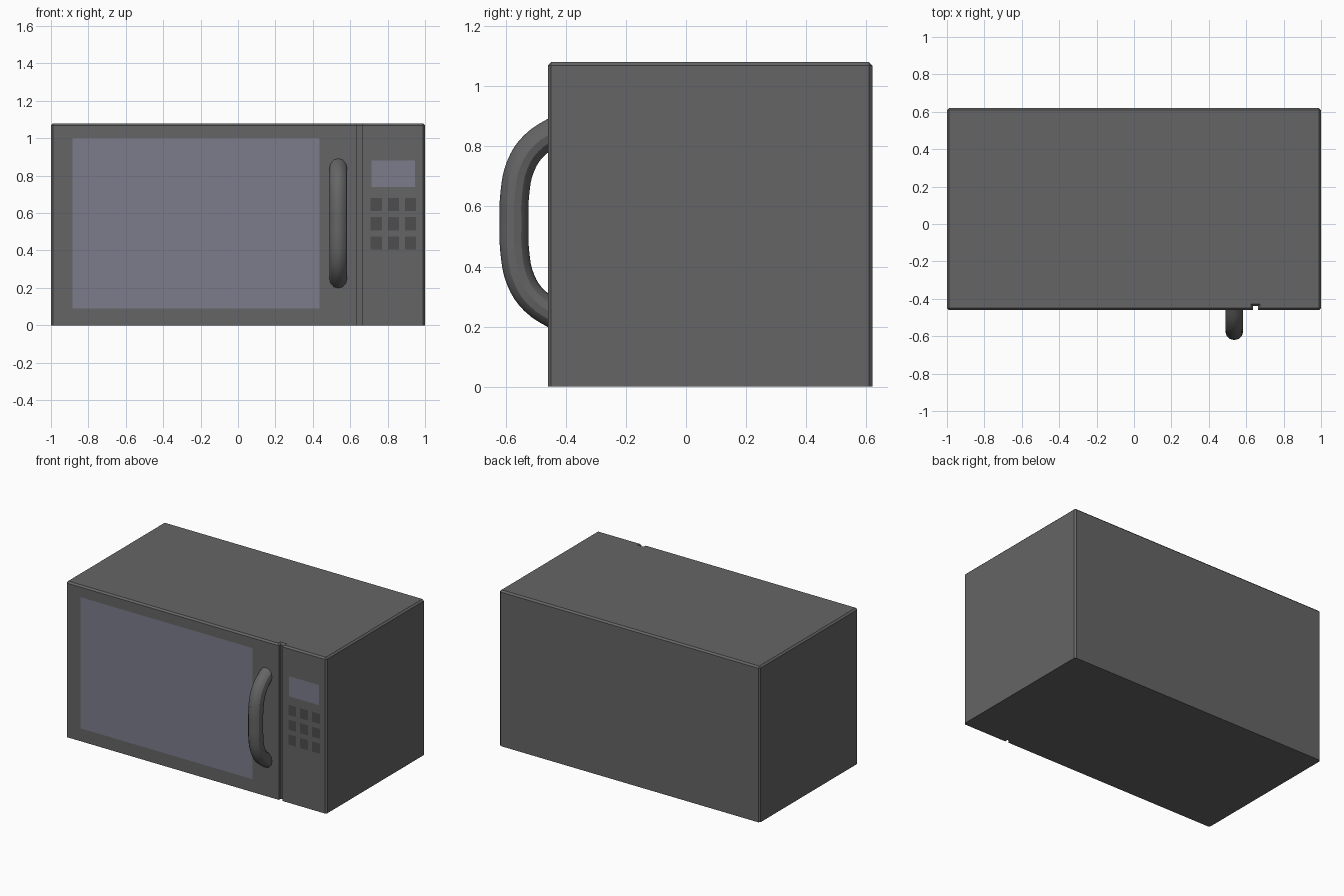
import bpy, bmesh

if "Cube" in bpy.data.objects:
    bpy.data.objects.remove(bpy.data.objects["Cube"])

W, FRONT, BACK, H = 1.0, -0.46, 0.62, 1.08
CHAMFER = 0.012


def material(name, r, g, b):
    m = bpy.data.materials.new(name)
    m.diffuse_color = (r, g, b, 1)
    m.use_nodes = True
    m.node_tree.nodes["Principled BSDF"].inputs["Base Color"].default_value = m.diffuse_color
    return m


casing = material("dark_grey", 0.13, 0.13, 0.13)
glass = material("tinted_glass", 0.20, 0.20, 0.26)
key = material("button_grey", 0.075, 0.075, 0.078)


def add_mesh(name, bm, mat):
    mesh = bpy.data.meshes.new(name)
    bm.to_mesh(mesh)
    bm.free()
    ob = bpy.data.objects.new(name, mesh)
    ob.data.materials.append(mat)
    bpy.context.collection.objects.link(ob)
    return ob


def panel(name, x0, x1, z0, z1, mat):
    """Flush rectangle on the front, facing -y."""
    bm = bmesh.new()
    y = FRONT - 0.0015
    bm.faces.new([bm.verts.new(p) for p in
                  ((x0, y, z0), (x1, y, z0), (x1, y, z1), (x0, y, z1))])
    return add_mesh(name, bm, mat)


# Casing: plan profile with the door gap, extruded up, upper edges chamfered
g0, g1, gy = 0.636, 0.662, FRONT + 0.022
profile = [(-W, FRONT), (g0, FRONT), (g0, gy), (g1, gy), (g1, FRONT),
           (W, FRONT), (W, BACK), (-W, BACK)]
bm = bmesh.new()
base = bm.faces.new([bm.verts.new((x, y, 0)) for x, y in profile])
top = bmesh.ops.extrude_face_region(bm, geom=[base], use_keep_orig=True)["geom"]
bmesh.ops.translate(bm, vec=(0, 0, H),
                    verts=[v for v in top if isinstance(v, bmesh.types.BMVert)])
bmesh.ops.recalc_face_normals(bm, faces=bm.faces)
edges = []
for e in bm.edges:
    a, b = (v.co for v in e.verts)
    on_top = min(a.z, b.z) > H - 0.01
    corner = abs(a.z - b.z) > 0.5 and abs(a.x) > 0.9
    if on_top or corner:
        edges.append(e)
bmesh.ops.bevel(bm, geom=edges, offset=CHAMFER, segments=1,
                affect='EDGES', clamp_overlap=True)
add_mesh("casing", bm, casing)

# Window, display and keypad
panel("door_window", -0.885, 0.435, 0.09, 1.0, glass)
panel("display", 0.715, 0.945, 0.74, 0.88, glass)
for row in range(3):
    for col in range(3):
        x, z = 0.709 + col * 0.092, 0.405 + row * 0.103
        panel(f"button_{row}_{col}", x, x + 0.06, z, z + 0.07, key)

# Door handle: smooth tube bowed out of the door, mirrored about its middle
mid = 0.545
half = [(-0.42, 0.315), (-0.505, 0.258), (-0.55, 0.19), (-0.57, 0.095)]
path = half + [(-0.572, 0)] + [(y, -d) for y, d in reversed(half)]
curve = bpy.data.curves.new("door_handle", 'CURVE')
curve.dimensions = '3D'
curve.bevel_depth = 0.048
curve.bevel_resolution = 4
curve.resolution_u = 4
curve.use_fill_caps = True
spline = curve.splines.new('BEZIER')
spline.bezier_points.add(len(path) - 1)
for point, (y, d) in zip(spline.bezier_points, path):
    point.co = (0.536, y, mid + d)
    point.handle_left_type = point.handle_right_type = 'AUTO'
handle = bpy.data.objects.new("door_handle", curve)
curve.materials.append(casing)
bpy.context.collection.objects.link(handle)
bpy.context.view_layer.objects.active = handle
handle.select_set(True)
bpy.ops.object.convert(target='MESH')
bpy.ops.object.shade_smooth_by_angle()
